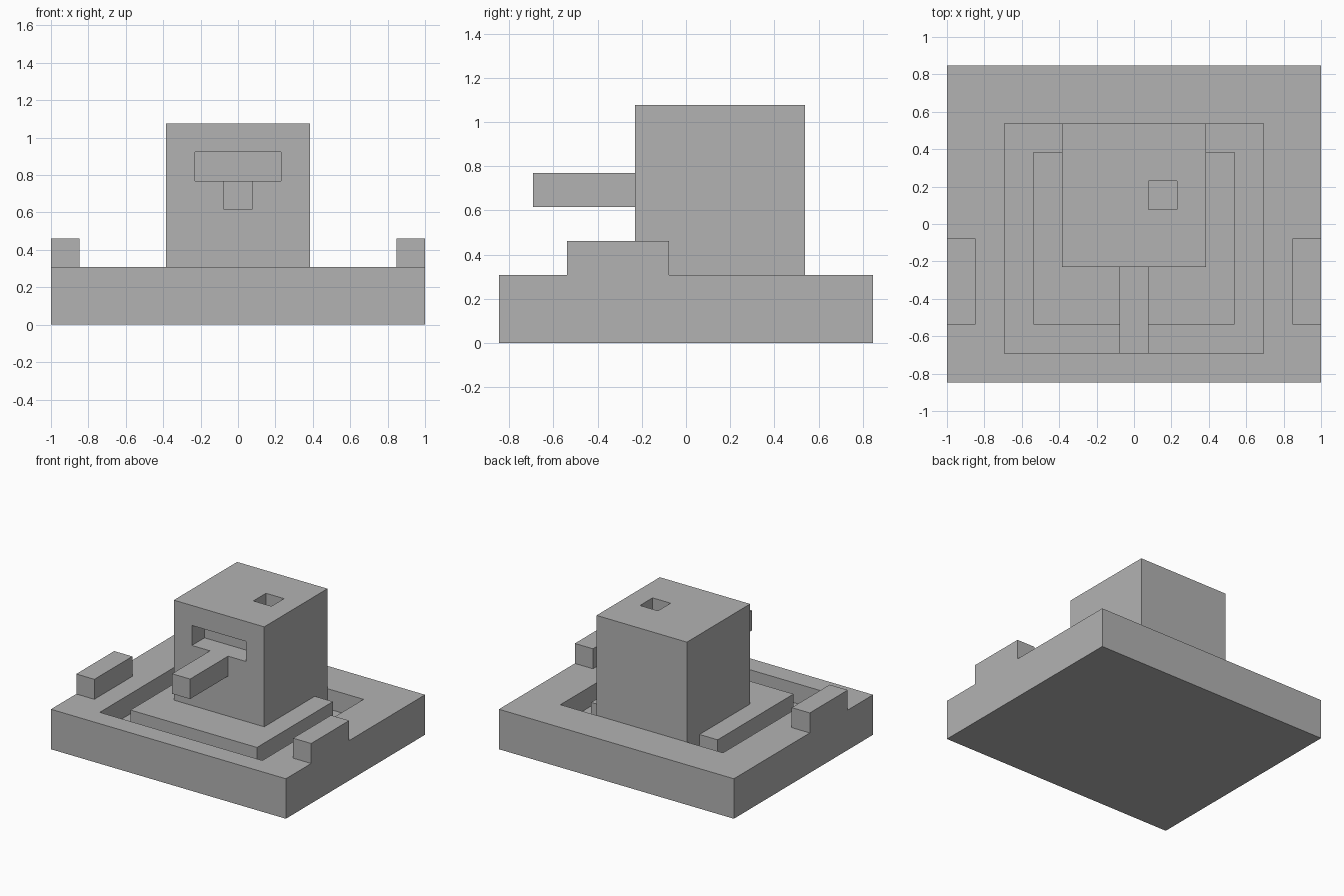
import bpy
import bmesh
from mathutils import Matrix, Vector

UNIT = 1 / 13  # grid step shared by every part

cube = bpy.data.objects.get("Cube")
if cube:
    bpy.data.objects.remove(cube, do_unlink=True)

grey = bpy.data.materials.new("plain grey")
grey.use_nodes = True
colour = (0.45, 0.45, 0.45, 1)
grey.diffuse_color = colour
grey.node_tree.nodes["Principled BSDF"].inputs["Base Color"].default_value = colour


def box(name, low, high):
    """Axis-aligned block between two corners, in grid steps."""
    low, high = Vector(low) * UNIT, Vector(high) * UNIT
    bm = bmesh.new()
    place = Matrix.Translation((low + high) / 2) @ Matrix.Diagonal((*(high - low), 1))
    bmesh.ops.create_cube(bm, size=1, matrix=place)
    mesh = bpy.data.meshes.new(name)
    bm.to_mesh(mesh)
    bm.free()
    mesh.materials.append(grey)
    obj = bpy.data.objects.new(name, mesh)
    bpy.context.collection.objects.link(obj)
    return obj


def carve(obj, low, high):
    """Cut a block-shaped recess out of a part."""
    cutter = box("recess_cutter", low, high)
    cutter.hide_render = True
    mod = obj.modifiers.new("recess", 'BOOLEAN')
    mod.operation = 'DIFFERENCE'
    mod.solver = 'EXACT'
    mod.object = cutter
    bpy.context.view_layer.update()
    depsgraph = bpy.context.evaluated_depsgraph_get()
    result = bpy.data.meshes.new_from_object(obj.evaluated_get(depsgraph))
    obj.modifiers.clear()
    obj.data = result
    bpy.data.objects.remove(cutter, do_unlink=True)


# Base tray with a sunken pit
base = box("base", (-13, -11, 0), (13, 11, 4))
carve(base, (-9, -9, 2), (9, 7, 5))

# Raised slab inside the pit
box("pit_slab", (-7, -7, 2), (7, 5, 4))

# Tower with a front slot and a roof hatch
tower = box("tower", (-5, -3, 2), (5, 7, 14))
carve(tower, (-3, -4, 10), (3, -1, 12))
carve(tower, (1, 1, 12), (3, 3, 15))

# Beam reaching forward below the slot
box("front_beam", (-1, -9, 8), (1, -3, 10))

# Blocks on both side rims
box("left_rim_block", (11, -7, 4), (13, -1, 6))
box("right_rim_block", (-13, -7, 4), (-11, -1, 6))
